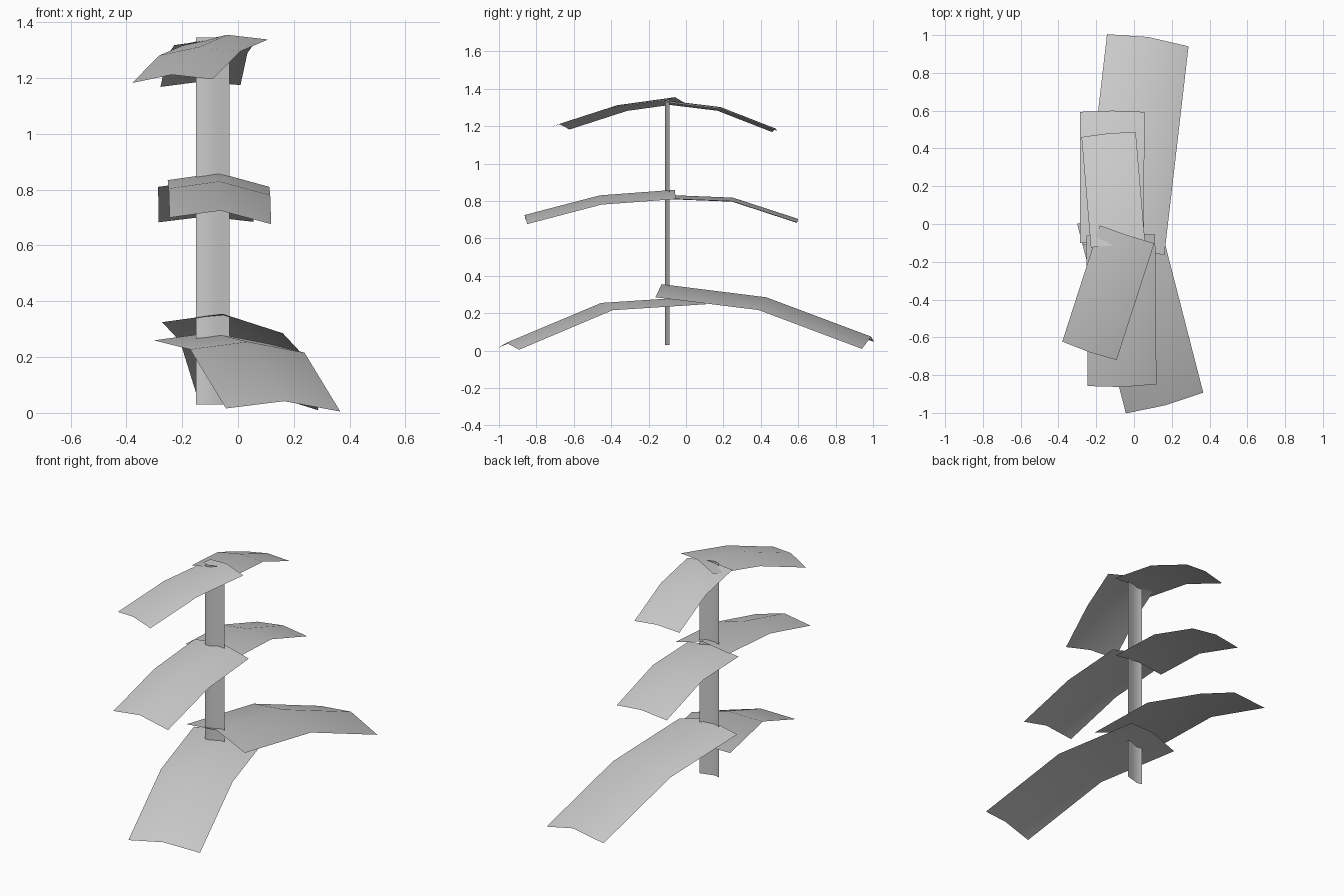
import bpy
from mathutils import Vector

cube = bpy.data.objects.get("Cube")
if cube:
    bpy.data.objects.remove(cube, do_unlink=True)

# One pale grey for the whole plant
grey = bpy.data.materials.new("pale_grey")
colour = (0.6, 0.6, 0.6, 1)
grey.diffuse_color = colour
grey.use_nodes = True
grey.node_tree.nodes["Principled BSDF"].inputs["Base Color"].default_value = colour


def sheet(name, rows):
    """Smooth open sheet through equally long rows of points."""
    n = len(rows[0])
    verts = [p for row in rows for p in row]
    faces = [(r * n + c, r * n + c + 1, (r + 1) * n + c + 1, (r + 1) * n + c)
             for r in range(len(rows) - 1) for c in range(n - 1)]
    mesh = bpy.data.meshes.new(name)
    mesh.from_pydata(verts, [], faces)
    mesh.materials.append(grey)
    mesh.polygons.foreach_set("use_smooth", [True] * len(faces))
    mesh.update()
    obj = bpy.data.objects.new(name, mesh)
    bpy.context.collection.objects.link(obj)
    return obj


def leaf(name, base, mid_z, tip, half, drop_right, drop_left):
    """Arched leaf with a central ridge; its edges drop along the local normal."""
    base, tip = Vector(base), Vector(tip)
    mid = (base + tip) / 2
    mid.z = mid_z
    flat = Vector((tip.x - base.x, tip.y - base.y, 0)).normalized()
    side = Vector((-flat.y, flat.x, 0))
    if side.x < 0:
        side = -side
    first, last = (mid - base).normalized(), (tip - mid).normalized()
    rows = []
    for ridge, along in ((base, first), (mid, (first + last).normalized()), (tip, last)):
        normal = along.cross(side)
        if normal.z < 0:
            normal = -normal
        rows.append([ridge - side * half - normal * drop_right,
                     ridge,
                     ridge + side * half - normal * drop_left])
    if flat.y < 0:
        rows.reverse()          # keep every leaf facing upward
    sheet(name, rows)


# Thin, slightly curved stem
section = [(-0.15, -0.105), (-0.115, -0.112), (-0.07, -0.099), (-0.03, -0.088)]
sheet("stem", [[(x, y, z) for x, y in section] for z in (0.03, 1.345)])

# Leaves in three tiers
leaf("upper_front_leaf", (-0.038, -0.058, 1.355), 1.312, (-0.238, -0.678, 1.212), 0.152, 0.031, 0.017)
leaf("upper_back_leaf", (-0.085, -0.11, 1.338), 1.302, (-0.135, 0.48, 1.187), 0.144, 0.02, 0.013)
leaf("middle_front_leaf", (-0.07, -0.06, 0.86), 0.83, (-0.063, -0.863, 0.725), 0.182, 0.026, 0.05)
leaf("middle_back_leaf", (-0.117, -0.1, 0.832), 0.818, (-0.115, 0.6, 0.704), 0.170, 0.022, 0.02)
leaf("lower_front_leaf", (-0.095, 0.052, 0.288), 0.255, (0.165, -0.96, 0.042), 0.212, 0.028, 0.04)
leaf("lower_back_leaf", (-0.055, -0.13, 0.355), 0.285, (0.075, 0.99, 0.075), 0.218, 0.03, 0.07)
